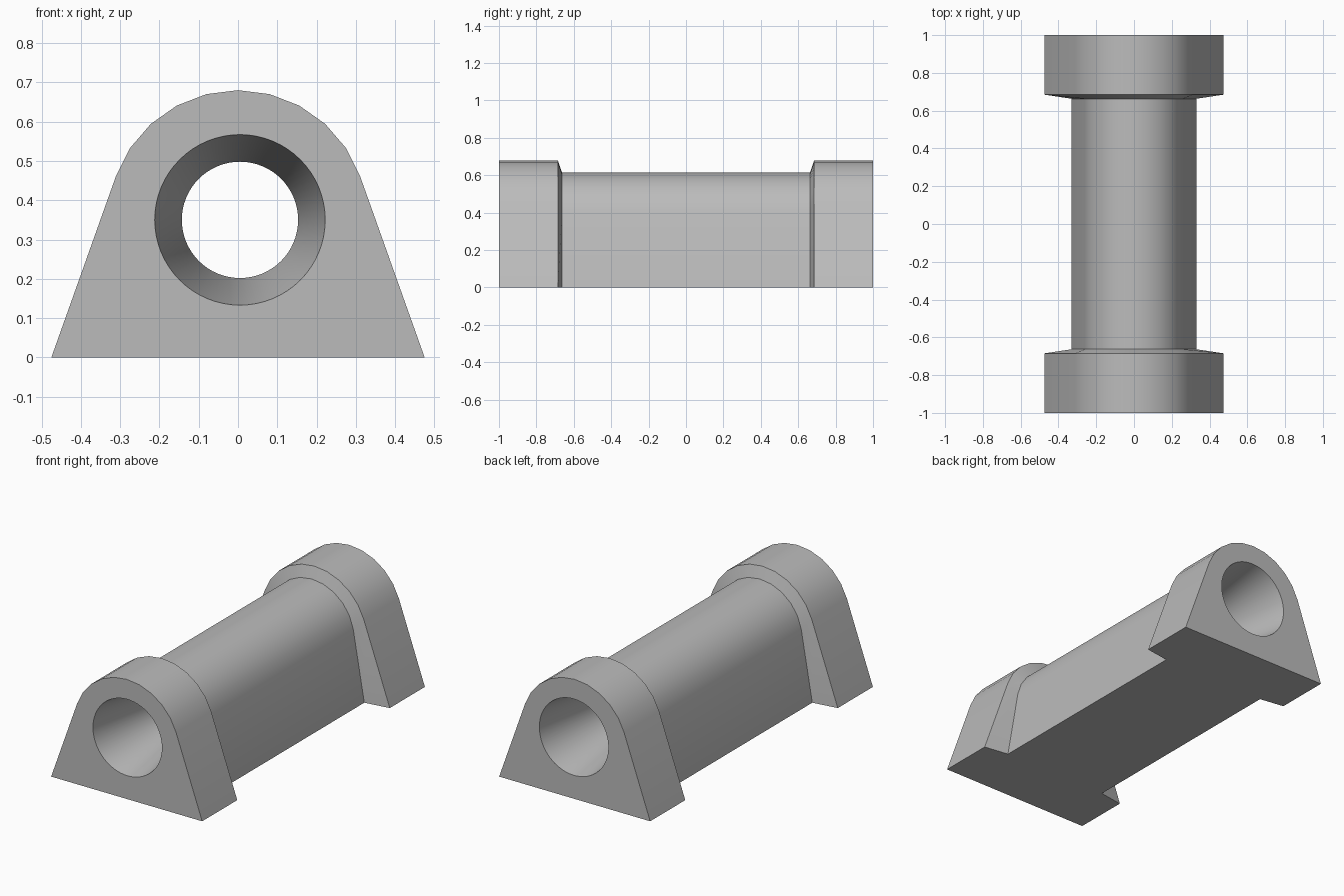
import bpy, bmesh, math

if "Cube" in bpy.data.objects:
    bpy.data.objects.remove(bpy.data.objects["Cube"], do_unlink=True)

AXIS_Z = 0.35

grey = bpy.data.materials.new("plain grey")
grey.use_nodes = True
colour = (0.5, 0.5, 0.5, 1)
grey.diffuse_color = colour
grey.node_tree.nodes["Principled BSDF"].inputs["Base Color"].default_value = colour


def arch(half_base, radius, start):
    """Flat-bottomed arch outline with a rounded top."""
    pts = [(half_base, 0)]
    for i in range(11):
        a = math.radians(start + (180 - 2 * start) * i / 10)
        pts.append((radius * math.cos(a), AXIS_Z + radius * math.sin(a)))
    return pts + [(-half_base, 0)]


def ring(radius, count=64):
    return [(0.005 + radius * math.cos(2 * math.pi * i / count),
             AXIS_Z + radius * math.sin(2 * math.pi * i / count))
            for i in range(count)]


def loft(name, sections):
    """Skin a closed solid through outlines placed along y."""
    bm = bmesh.new()
    loops = [[bm.verts.new((x, y, z)) for x, z in outline] for y, outline in sections]
    for a, b in zip(loops, loops[1:]):
        for i in range(len(a)):
            j = (i + 1) % len(a)
            bm.faces.new((a[i], a[j], b[j], b[i]))
    bm.faces.new(loops[0])
    bm.faces.new(loops[-1])
    bmesh.ops.recalc_face_normals(bm, faces=bm.faces)
    mesh = bpy.data.meshes.new(name)
    bm.to_mesh(mesh)
    bm.free()
    mesh.materials.append(grey)
    obj = bpy.data.objects.new(name, mesh)
    bpy.context.collection.objects.link(obj)
    return obj


# Housing: narrow body between two collars with short bevelled shoulders
collar = arch(0.475, 0.33, 19.5)
body = arch(0.33, 0.265, 11)
housing = loft("bearing_housing", [(-1, collar), (-0.685, collar), (-0.663, body),
                                   (0.663, body), (0.685, collar), (1, collar)])

# Bore: tapers in from both ends to a narrower throat
cutter = loft("bore_cutter", [(-1.1, ring(0.217)), (-1, ring(0.217)), (-0.62, ring(0.148)),
                              (0.57, ring(0.148)), (1, ring(0.217)), (1.1, ring(0.217))])
cutter.hide_render = True

bpy.ops.object.select_all(action="DESELECT")
bpy.context.view_layer.objects.active = housing
housing.select_set(True)
cut = housing.modifiers.new("bore", "BOOLEAN")
cut.operation = "DIFFERENCE"
cut.solver = "EXACT"
cut.object = cutter
bpy.ops.object.modifier_apply(modifier=cut.name)
bpy.data.objects.remove(cutter, do_unlink=True)
bpy.ops.object.shade_smooth_by_angle(angle=math.radians(30))
